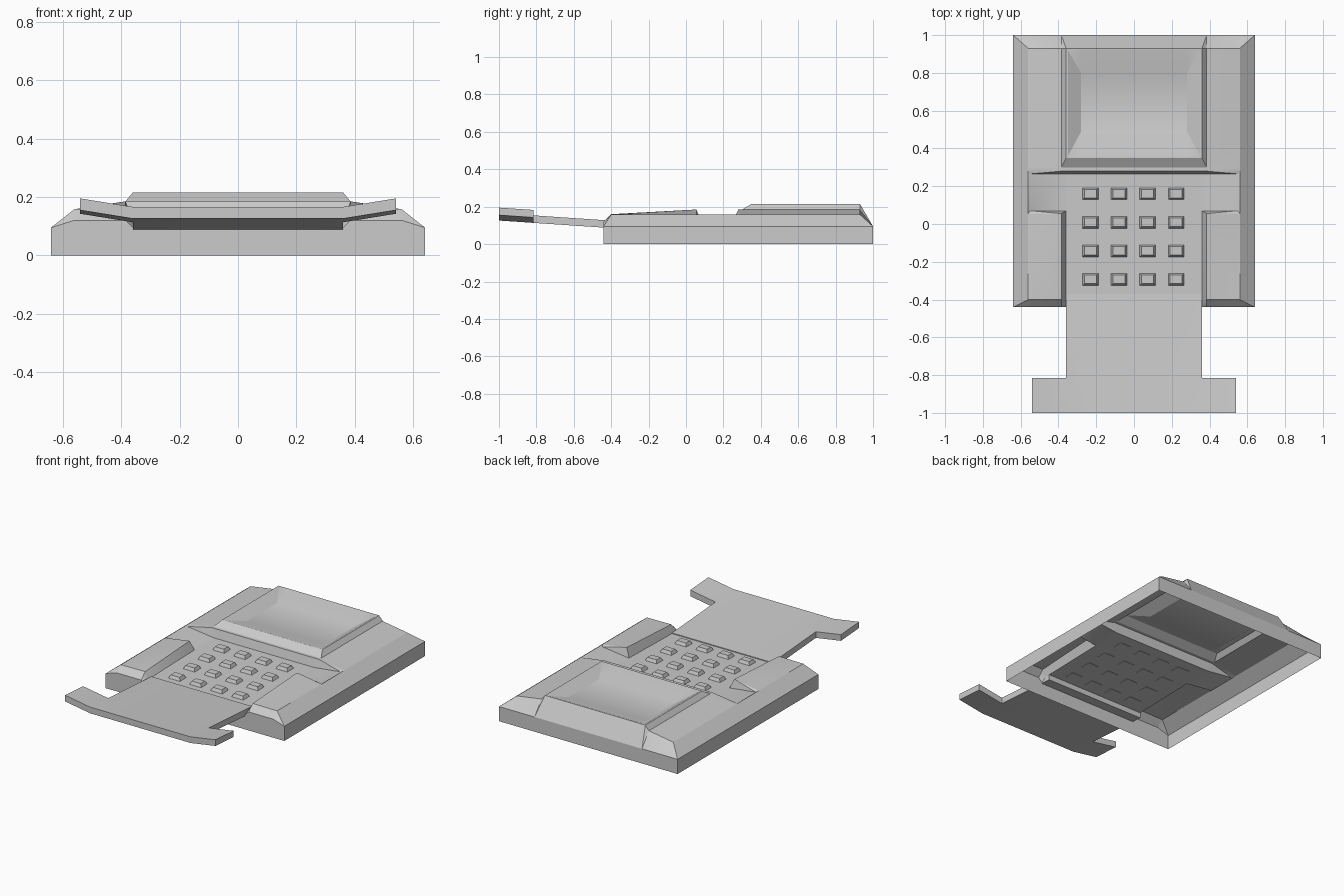
import bpy, bmesh

if "Cube" in bpy.data.objects:
    bpy.data.objects.remove(bpy.data.objects["Cube"])


def lerp(v, pts):
    """Piecewise linear profile through (position, height) points."""
    for (a, p), (b, q) in zip(pts, pts[1:]):
        if v <= b + 1e-6:
            return p + (q - p) * max(0.0, (v - a) / (b - a))
    return pts[-1][1]


def grid(xs, ys, height, keep=lambda x, y: True):
    """Height surface on uneven grid lines, split so bevel corners mitre."""
    bm = bmesh.new()
    v = [[bm.verts.new((x, y, height(abs(x), y))) for x in xs] for y in ys]
    for j in range(len(ys) - 1):
        for i in range(len(xs) - 1):
            if not keep((xs[i] + xs[i + 1]) / 2, (ys[j] + ys[j + 1]) / 2):
                continue
            a, b, c, d = v[j][i], v[j][i + 1], v[j + 1][i + 1], v[j + 1][i]
            ac, bd = abs(a.co.z - c.co.z), abs(b.co.z - d.co.z)
            if abs(a.co.z + c.co.z - b.co.z - d.co.z) < 1e-4:
                bm.faces.new((a, b, c, d))
            elif ac > bd or (abs(ac - bd) < 1e-6 and xs[i] < 0):
                bm.faces.new((a, b, c))
                bm.faces.new((a, c, d))
            else:
                bm.faces.new((a, b, d))
                bm.faces.new((b, c, d))
    bmesh.ops.delete(bm, geom=[p for p in bm.verts if not p.link_faces], context='VERTS')
    return bm


def finish(bm, name, smooth=True):
    mesh = bpy.data.meshes.new(name)
    bm.to_mesh(mesh)
    bm.free()
    ob = bpy.data.objects.new(name, mesh)
    bpy.context.collection.objects.link(ob)
    if smooth:
        bpy.ops.object.select_all(action='DESELECT')
        ob.select_set(True)
        bpy.context.view_layer.objects.active = ob
        bpy.ops.object.shade_smooth_by_angle(angle=0.5)
    return ob


def mirrored(half):
    return [-x for x in reversed(half)] + half


# Keypad floor: slopes gently, with the crossbar ends rising outward
def floor(ax, y):
    mid = lerp(y, [(-.44, .095), (-.40, .118), (.28, .132)])
    return mid + lerp(ax, [(0, 0), (.36, 0), (.55, .023), (.64, .023)])


# Body surface: bevelled rim, crowned top, sunken T keypad, raised screen frame
def body_height(ax, y):
    if ax > .63 or y > .99:
        return .095
    if y < .056 and ax < .365 or .065 < y < .27 and ax < .555:
        return floor(ax, y)
    if y < -.43:
        return .12
    crest = lerp(y, [(-.40, .16), (.055, .185), (1, .185)])
    z = lerp(ax, [(0, crest), (.39, crest), (.56, .158)])
    if .34 < y < .94 and ax < .365:
        z = .215
        if .48 < y < .81 and ax < .29:
            z = .175
    return z


body_x = mirrored([.28, .35, .36, .385, .55, .56, .64])
body_y = [-.44, -.40, .055, .07, .265, .28, .30, .35, .36, .49, .80, .92, .93, 1.0]
bm = grid(body_x, body_y, body_height)
rim = [e for e in bm.edges if e.is_boundary]
skirt = bmesh.ops.extrude_edge_only(bm, edges=rim)['geom']
for p in skirt:
    if isinstance(p, bmesh.types.BMVert):
        p.co.z = 0
bmesh.ops.recalc_face_normals(bm, faces=bm.faces[:])
if sum(f.normal.z for f in bm.faces) < 0:
    bmesh.ops.reverse_faces(bm, faces=bm.faces[:])
finish(bm, "body_shell")


# Sliding cover: T-shaped plate pulled out of the front, tips turned up
def cover_height(ax, y):
    z = lerp(y, [(-1, .166), (-.37, .1235)])
    return z + lerp(ax, [(0, 0), (.36, 0), (.54, .029)])


bm = grid(mirrored([.18, .36, .54]), [-1.0, -.815, -.37], cover_height,
          lambda x, y: y < -.815 or abs(x) < .36)
ext = bmesh.ops.extrude_face_region(bm, geom=bm.faces[:], use_keep_orig=True)['geom']
bmesh.ops.translate(bm, vec=(0, 0, -.04),
                    verts=[g for g in ext if isinstance(g, bmesh.types.BMVert)])
bmesh.ops.recalc_face_normals(bm, faces=bm.faces[:])
finish(bm, "sliding_cover")

# Keys: tapered blocks in a 4 x 4 layout
for row in range(4):
    for col in range(4):
        x, y = -.23 + .151 * col, .16 - .151 * row
        bm = bmesh.new()
        bmesh.ops.create_cube(bm, size=1)
        for p in bm.verts:
            top = p.co.z > 0
            w, d = (.064, .044) if top else (.086, .066)
            px, py = x + p.co.x * w, y + p.co.y * d
            p.co = (px, py, floor(0, py) + (.02 if top else -.003))
        finish(bm, f"key_{row + 1}_{col + 1}", smooth=False)
